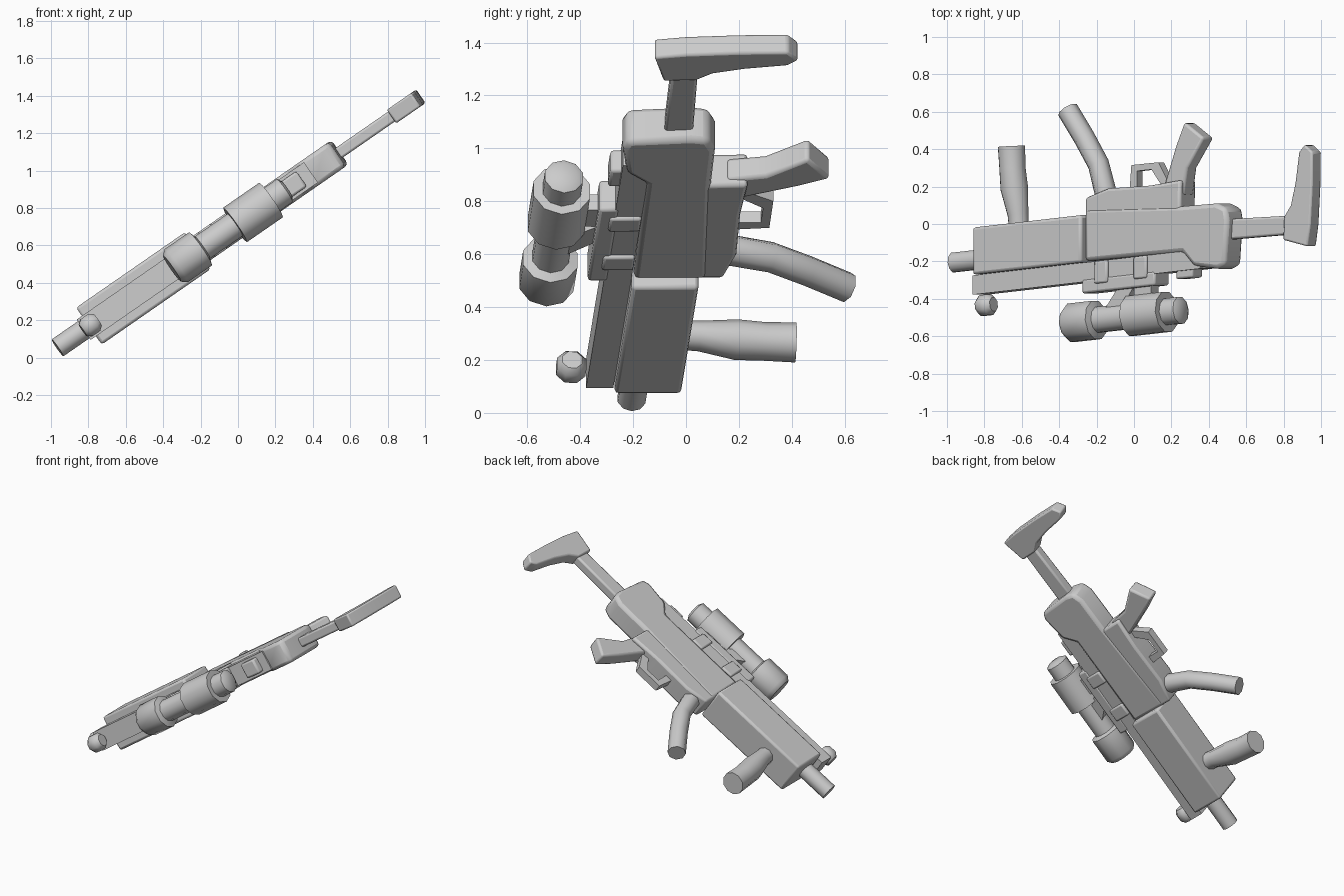
import bpy, bmesh, math
from mathutils import Matrix, Vector

if "Cube" in bpy.data.objects:
    bpy.data.objects.remove(bpy.data.objects["Cube"])

# The whole assembly is drawn in a flat plane and pitched upward about y
PITCH = math.radians(34.7)
PLACE = Matrix.Translation((0, 0, 0.72)) @ Matrix.Rotation(-PITCH, 4, 'Y')
SLOPE = 0.115

grey = bpy.data.materials.new("plain_grey")
grey.use_nodes = True
grey.diffuse_color = (0.6, 0.6, 0.6, 1)
grey.node_tree.nodes["Principled BSDF"].inputs["Base Color"].default_value = (0.6, 0.6, 0.6, 1)


def flat(x, y, w=0.0):
    """Ground position x, y and sideways offset w, in the pitched plane."""
    return Vector((x / math.cos(PITCH), y, w))


def finish(name, bm, bevel=0.0):
    bmesh.ops.recalc_face_normals(bm, faces=bm.faces[:])
    mesh = bpy.data.meshes.new(name)
    bm.to_mesh(mesh)
    bm.free()
    mesh.materials.append(grey)
    obj = bpy.data.objects.new(name, mesh)
    bpy.context.collection.objects.link(obj)
    obj.matrix_world = PLACE
    if bevel:
        mod = obj.modifiers.new("soft_edges", 'BEVEL')
        mod.width = bevel
        mod.segments = 2
        mod.limit_method = 'ANGLE'
    bpy.ops.object.select_all(action='DESELECT')
    obj.select_set(True)
    bpy.context.view_layer.objects.active = obj
    bpy.ops.object.shade_smooth_by_angle(angle=math.radians(50))
    return obj


def prism(name, points, half, bevel=0.0):
    """Side profile extruded evenly to both sides."""
    bm = bmesh.new()
    face = bm.faces.new([bm.verts.new(flat(x, y, -half)) for x, y in points])
    new = bmesh.ops.extrude_face_region(bm, geom=[face])["geom"]
    verts = [v for v in new if isinstance(v, bmesh.types.BMVert)]
    bmesh.ops.translate(bm, vec=(0, 0, 2 * half), verts=verts)
    return finish(name, bm, bevel)


def slab(name, x0, x1, low, high, half, bevel=0.0):
    """Block following the slope; low and high are heights at x = 0."""
    return prism(name, [(x0, low + SLOPE * x0), (x1, low + SLOPE * x1),
                        (x1, high + SLOPE * x1), (x0, high + SLOPE * x0)], half, bevel)


def tube(name, path, sides=8, bevel=0.0):
    """Rings of (x, y, half_in_plane, half_sideways) joined along a path."""
    bm = bmesh.new()
    centres = [flat(p[0], p[1]) for p in path]
    rings = []
    for i, p in enumerate(path):
        d = (centres[min(i + 1, len(path) - 1)] - centres[max(i - 1, 0)]).normalized()
        side = Vector((-d.y, d.x, 0))
        ring = []
        for k in range(sides):
            t = 2 * math.pi * (k + 0.5) / sides
            offset = side * p[2] * math.cos(t) + Vector((0, 0, p[3] * math.sin(t)))
            ring.append(bm.verts.new(centres[i] + offset))
        rings.append(ring)
    for a, b in zip(rings, rings[1:]):
        for k in range(sides):
            n = (k + 1) % sides
            bm.faces.new((a[k], a[n], b[n], b[k]))
    bm.faces.new(rings[0])
    bm.faces.new(rings[-1])
    return finish(name, bm, bevel)


def lathe(name, height, steps, sides=10):
    """Round part on the sloped axis from (x, radius) steps."""
    return tube(name, [(x, height + SLOPE * x, r, r) for x, r in steps], sides)


# Barrel, handguard and top rail
lathe("barrel", -0.095, [(-0.965, 0.055), (-0.78, 0.055)])
slab("handguard", -0.797, -0.215, -0.18, 0.073, 0.12, 0.015)
slab("top_rail", -0.825, 0.39, -0.283, -0.18, 0.066)
lathe("front_sight", -0.343, [(-0.83, 0.04), (-0.81, 0.06), (-0.77, 0.06), (-0.75, 0.04)], 8)

# Receiver
prism("upper_receiver", [(-0.22, -0.2), (0.3, -0.15), (0.36, -0.225), (0.49, -0.24),
                         (0.53, -0.22), (0.545, 0.02), (0.535, 0.085), (0.48, 0.11),
                         (0.3, 0.095), (-0.22, 0.08)], 0.08, 0.022)
prism("lower_receiver", [(-0.22, -0.1), (0.285, -0.04), (0.29, 0.235),
                         (0.12, 0.205), (-0.1, 0.19), (-0.22, 0.14)], 0.075, 0.015)
slab("rear_sight", 0.25, 0.34, -0.325, -0.24, 0.05, 0.012)

# Scope and its mount
lathe("scope", -0.49, [(-0.353, 0.085), (-0.33, 0.108), (-0.2, 0.108), (-0.19, 0.072),
                       (-0.016, 0.072), (-0.016, 0.112), (0.177, 0.112), (0.177, 0.075),
                       (0.25, 0.075), (0.262, 0.05)])
slab("scope_mount", -0.24, 0.15, -0.345, -0.27, 0.07, 0.012)
prism("front_mount_post", [(-0.14, -0.46), (-0.05, -0.46), (0.02, -0.33), (-0.06, -0.33)], 0.035)
slab("rear_mount_post", 0.02, 0.11, -0.45, -0.33, 0.035)
for i, x in enumerate((-0.17, 0.04)):
    slab("mount_clamp_%d" % (i + 1), x, x + 0.07, -0.3, -0.18, 0.08, 0.01)

# Grips and magazine
prism("pistol_grip", [(0.17, 0.15), (0.29, 0.15), (0.31, 0.3), (0.40, 0.46),
                      (0.295, 0.545), (0.25, 0.42)], 0.05, 0.014)
tube("magazine", [(-0.14, 0.1, 0.06, 0.06), (-0.155, 0.18, 0.06, 0.06),
                  (-0.19, 0.32, 0.058, 0.06), (-0.265, 0.46, 0.058, 0.06),
                  (-0.355, 0.61, 0.058, 0.06)], 8)
tube("foregrip", [(-0.615, -0.02, 0.056, 0.056), (-0.62, 0.05, 0.058, 0.058),
                  (-0.64, 0.19, 0.077, 0.077), (-0.65, 0.3, 0.073, 0.073),
                  (-0.655, 0.415, 0.076, 0.076)], 10)

# Trigger guard from three bars
prism("guard_front", [(-0.01, 0.17), (0.03, 0.17), (0.03, 0.3), (0.0, 0.315)], 0.025)
prism("guard_bottom", [(0.0, 0.28), (0.14, 0.295), (0.145, 0.33), (0.0, 0.315)], 0.025)
prism("guard_rear", [(0.105, 0.295), (0.145, 0.33), (0.2, 0.22), (0.165, 0.2)], 0.025)

# Stock
prism("stock_rod", [(0.5, -0.085), (0.85, -0.055), (0.85, 0.045), (0.5, 0.025)], 0.032, 0.012)
prism("stock_butt", [(0.825, 0.04), (0.82, -0.085), (0.95, -0.12), (0.965, 0.0),
                     (0.975, 0.2), (0.978, 0.385), (0.935, 0.425), (0.905, 0.385),
                     (0.885, 0.22), (0.86, 0.1)], 0.044, 0.01)
